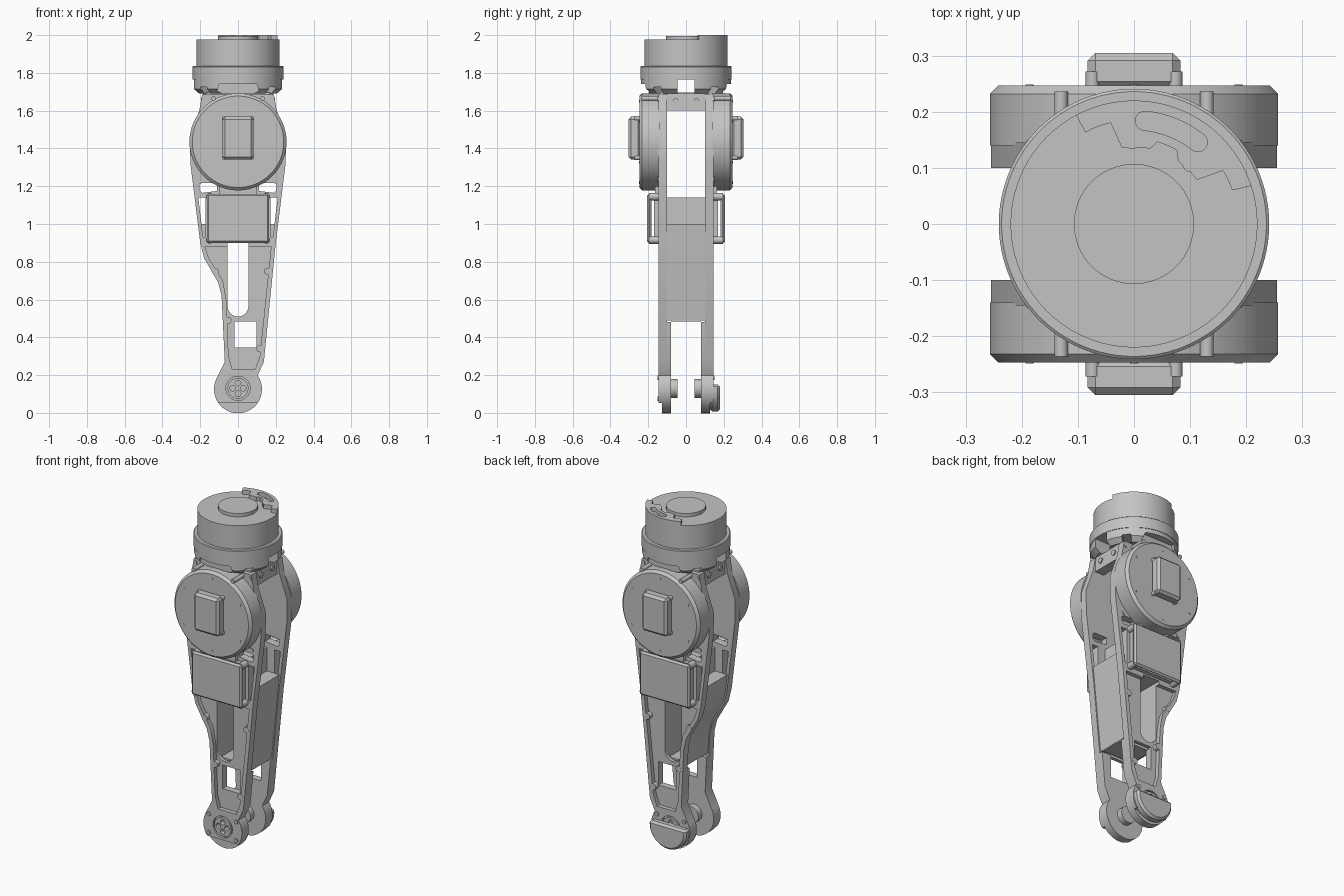
import bpy, bmesh
from math import sin, cos, pi, radians
from mathutils import Matrix

cube = bpy.data.objects.get("Cube")
if cube:
    bpy.data.objects.remove(cube, do_unlink=True)

grey = bpy.data.materials.new("machined_grey")
grey.use_nodes = True
COLOUR = (0.55, 0.55, 0.55, 1)
grey.diffuse_color = COLOUR
grey.node_tree.nodes["Principled BSDF"].inputs["Base Color"].default_value = COLOUR
parts = []


def activate(ob):
    bpy.ops.object.select_all(action='DESELECT')
    ob.select_set(True)
    bpy.context.view_layer.objects.active = ob


def finish(name, bm):
    bmesh.ops.recalc_face_normals(bm, faces=bm.faces)
    me = bpy.data.meshes.new(name)
    bm.to_mesh(me)
    bm.free()
    me.materials.append(grey)
    ob = bpy.data.objects.new(name, me)
    bpy.context.collection.objects.link(ob)
    parts.append(ob)
    return ob


def extrude(name, points, step):
    bm = bmesh.new()
    face = bm.faces.new([bm.verts.new(p) for p in points])
    new = bmesh.ops.extrude_face_region(bm, geom=[face])["geom"]
    bmesh.ops.translate(bm, vec=step, verts=[v for v in new if isinstance(v, bmesh.types.BMVert)])
    return finish(name, bm)


def prism(name, outline, y0, y1):
    """Side-facing (x, z) outline given thickness along y."""
    return extrude(name, [(x, y0, z) for x, z in outline], (0, y1 - y0, 0))


def rect(x0, x1, z0, z1):
    return [(x0, z0), (x1, z0), (x1, z1), (x0, z1)]


def arc(cx, cz, r, a0, a1, n=32):
    angles = [radians(a0 + (a1 - a0) * i / n) for i in range(n + 1)]
    return [(cx + r * cos(a), cz + r * sin(a)) for a in angles]


def lathe(name, profile, at=(0, 0, 0), side=0, n=64):
    """Turned part; side 0 stands along z, +1 or -1 points along that y."""
    bm = bmesh.new()
    verts = [bm.verts.new((r, 0, h)) for r, h in profile]
    edges = [bm.edges.new(p) for p in zip(verts, verts[1:])]
    bmesh.ops.spin(bm, geom=verts + edges, axis=(0, 0, 1), cent=(0, 0, 0),
                   angle=2 * pi, steps=n, use_merge=True)
    bmesh.ops.remove_doubles(bm, verts=bm.verts, dist=1e-5)
    if side:
        bm.transform(Matrix.Rotation(-side * pi / 2, 4, 'X'))
    bm.transform(Matrix.Translation(at))
    return finish(name, bm)


def disc(name, r, h0, h1, at=(0, 0, 0), side=0, n=32):
    return lathe(name, [(0, h0), (r, h0), (r, h1), (0, h1)], at, side, n)


def bevel(ob, width):
    activate(ob)
    mod = ob.modifiers.new("bevel", 'BEVEL')
    mod.width, mod.segments, mod.limit_method = width, 1, 'ANGLE'
    bpy.ops.object.modifier_apply(modifier=mod.name)


def cut(ob, cutters):
    activate(ob)
    for c in cutters:
        mod = ob.modifiers.new("cut", 'BOOLEAN')
        mod.operation, mod.solver, mod.object = 'DIFFERENCE', 'EXACT', c
        bpy.ops.object.modifier_apply(modifier=mod.name)
    for c in cutters:
        parts.remove(c)
        bpy.data.objects.remove(c, do_unlink=True)


# Leg plate outline, with the step on one edge and a round foot
foot = arc(0, 0.125, 0.127, 35, -205, 40)
upper_left = [(-0.07, 0.27), (-0.087, 0.62), (-0.105, 0.69), (-0.18, 0.82), (-0.2, 0.9)]
plate = ([(-0.19, 1.685), (0.19, 1.685), (0.205, 1.6), (0.255, 1.46), (0.252, 1.32), (0.2, 0.9), (0.137, 0.27)]
         + foot + upper_left + [(-0.252, 1.32), (-0.255, 1.46), (-0.205, 1.6)])
lower_pad = [(0.158, 0.48), (0.137, 0.27)] + foot + [(-0.07, 0.27), (-0.08, 0.48)]
pocket = [(-0.03, 0.23), (0.09, 0.23), (0.115, 0.3), (0.175, 0.88), (-0.175, 0.88),
          (-0.155, 0.82), (-0.08, 0.7), (-0.062, 0.6), (-0.05, 0.3)]
slot = arc(0, 0.565, 0.055, 180, 360, 16) + [(0.055, 0.9), (-0.055, 0.9)]


def window_cutters():
    shapes = [slot, rect(-0.018, 0.097, 0.345, 0.485)]
    for s in (-1, 1):
        shapes.append([(s * 0.172, 0.93), (s * 0.185, 0.93), (s * 0.21, 1.14), (s * 0.172, 1.14)])
        shapes.append([(s * 0.11, 1.175), (s * 0.19, 1.165), (s * 0.205, 1.18), (s * 0.205, 1.21),
                       (s * 0.19, 1.217), (s * 0.11, 1.217)])
    return [prism("window_cutter", p, -0.4, 0.4) for p in shapes]


for s, end in ((-1, "front"), (1, "back")):
    # Plates with pockets, windows, a thinner toe and a grooved ankle bearing
    leg = prism(end + "_leg_plate", plate, s * 0.1, s * 0.145)
    cutters = [prism("pocket_cutter", pocket, s * 0.12, s * 0.2),
               prism("toe_cutter", rect(-0.2, 0.2, -0.1, 0.052), s * 0.127, s * 0.2),
               lathe("groove_cutter", [(0.055, 0.13), (0.055, 0.2), (0.064, 0.2), (0.064, 0.13), (0.055, 0.13)],
                     (0, 0, 0.13), s)]
    for k in range(4):
        a = k * pi / 2
        cutters.append(disc("hole_cutter", 0.015, 0.12, 0.2, (0.028 * cos(a), 0, 0.13 + 0.028 * sin(a)), s, 16))
    cut(leg, cutters + window_cutters())
    pad = prism(end + "_lower_leg_pad", lower_pad, s * 0.08, s * 0.1)
    cut(pad, [prism("pad_cutter", rect(-0.018, 0.097, 0.345, 0.5), -0.4, 0.4)])
    disc(end + "_ankle_hub", 0.05, 0.045, 0.09, (0, 0, 0.13), s)
    for x in (-0.09, 0.09):
        for z in (0.075, 0.185):
            disc(end + "_ankle_screw", 0.012, 0.14, 0.152, (x, 0, z), s, 16)
    for i, (x, z) in enumerate([(-0.12, 0.75), (0.155, 0.75), (-0.052, 0.49), (0.115, 0.34)]):
        disc(f"{end}_plate_boss_{i}", 0.018, 0.11, 0.146, (x, 0, z), s, 20)

    # Hip motor with its chamfered rim and cover
    lathe(end + "_motor_housing", [(0, 0.14), (0.257, 0.14), (0.257, 0.232), (0.242, 0.247), (0, 0.247)],
          (0, 0, 1.435), s, 96)
    bevel(prism(end + "_motor_cover", rect(-0.083, 0.083, 1.342, 1.568), s * 0.24, s * 0.305), 0.014)
    for i in (-1, 1):
        for k in (-1, 1):
            disc(f"{end}_cover_screw", 0.012, 0.24, 0.272, (i * 0.074, 0, 1.455 + k * 0.104), s, 16)
            disc(f"{end}_box_post", 0.02, 0.14, 0.195, (i * 0.15, 0, 1.03 + k * 0.115), s, 16)
        disc(f"{end}_upper_lug", 0.012, 0.12, 0.236, (i * 0.13, 0, 1.665), s, 20)
        disc(f"{end}_corner_screw", 0.012, 0.14, 0.15, (i * 0.18, 0, 1.66), s, 20)
        disc(f"{end}_lower_screw", 0.014, 0.14, 0.15, (i * 0.19, 0, 1.235), s, 20)
    for k in range(6):
        a = radians(30 + 60 * k)
        disc(f"{end}_motor_screw_{k}", 0.007, 0.24, 0.249, (0.215 * cos(a), 0, 1.435 + 0.215 * sin(a)), s, 12)

    # Electronics box below the motor, with a lid on corner posts
    prism(end + "_electronics_box", rect(-0.15, 0.15, 0.91, 1.15), s * 0.14, s * 0.17)
    bevel(prism(end + "_electronics_lid", rect(-0.165, 0.165, 0.9, 1.16), s * 0.183, s * 0.207), 0.01)
    prism(end + "_box_neck", rect(-0.1, 0.1, 1.14, 1.2), s * 0.1, s * 0.165)

# Half-round guard on the back of the foot
bevel(prism("foot_guard", arc(0, 0.13, 0.122, -190, 10, 32), 0.125, 0.18), 0.012)

# Web between the plates, open above the edge panels
prism("right_web", [(-0.055, 0.5), (-0.055, 1.0), (-0.203, 1.0), (-0.192, 0.9), (-0.17, 0.82), (-0.097, 0.69),
                    (-0.08, 0.6), (-0.075, 0.5)], -0.1, 0.1)
prism("left_web", [(0.055, 0.51), (0.152, 0.49), (0.192, 0.88), (0.203, 1.0), (0.055, 1.0)], -0.1, 0.1)
prism("web_bridge", rect(-0.055, 0.15, 0.485, 0.51), -0.08, 0.08)
prism("web_core", rect(-0.12, 0.12, 0.9, 1.14), -0.1, 0.1)

# Top bridge that carries the turret
for s in (-1, 1):
    prism("bridge_wall", [(s * 0.13, 1.6), (s * 0.19, 1.6), (s * 0.185, 1.69), (s * 0.13, 1.69)], -0.1, 0.1)
    for y in (-0.055, 0.055):
        bolt = disc("bridge_bolt", 0.016, 0.185, 0.195, n=16)
        bolt.data.transform(Matrix.Translation((0, y, 1.65)) @ Matrix.Rotation(s * pi / 2, 4, 'Y'))
prism("bridge_top", rect(-0.17, 0.17, 1.66, 1.695), -0.12, 0.12)

# Slotted lower flange
flange = lathe("lower_flange", [(0.14, 1.69), (0.21, 1.69), (0.238, 1.715), (0.238, 1.77),
                                (0.14, 1.77), (0.14, 1.69)], n=96)
slots = [prism("slot_cutter", rect(-0.4, 0.4, 1.6, 1.765), -0.045, 0.045)]
for s in (-1, 1):
    slots.append(prism("notch_cutter", [(-0.12, 1.68), (0.12, 1.68), (0.1, 1.74), (-0.1, 1.74)], s * 0.195, s * 0.3))
for a in (40, 140):
    c = prism("slot_cutter", rect(-0.4, 0.4, 1.6, 1.725), -0.025, 0.025)
    c.data.transform(Matrix.Rotation(radians(a), 4, 'Z'))
    slots.append(c)
cut(flange, slots)

# Turret drum and cap
lathe("turret_drum", [(0, 1.765), (0.241, 1.765), (0.241, 1.832), (0.236, 1.836), (0.22, 1.836),
                      (0.22, 1.976), (0, 1.976)], n=96)
disc("turret_cap", 0.107, 1.97, 1.996, n=64)

# Curved stop plate on the turret, with a round-ended gap
outline = (arc(0, 0, 0.22, 18, 118, 40) + arc(0, 0, 0.185, 118, 103, 6) + arc(0, 0, 0.137, 99, 78, 6)
           + arc(0, 0, 0.152, 74, 60, 8) + arc(0, 0, 0.137, 55, 35, 6) + arc(0, 0, 0.185, 31, 19, 4))
stop = extrude("stop_plate", [(x, y, 1.97) for x, y in outline], (0, 0, 0.03))
mid = arc(0, 0, 0.185, 52, 84, 1)
gap = (arc(0, 0, 0.202, 52, 84, 20) + arc(*mid[1], 0.017, 84, 264, 8)[1:-1]
       + arc(0, 0, 0.168, 84, 52, 20) + arc(*mid[0], 0.017, 232, 412, 8)[1:-1])
cut(stop, [extrude("gap_cutter", [(x, y, 1.96) for x, y in gap], (0, 0, 0.1))])
for x, y in ((-0.003, 0.152), (0.103, 0.11)):
    lathe("stop_bolt", [(0.009, 1.98), (0.009, 2.0), (0.018, 2.0), (0.018, 1.98), (0.009, 1.98)], (x, y, 0), n=24)

# Smooth the round faces and keep the machined edges sharp
for ob in parts:
    activate(ob)
    bpy.ops.object.shade_smooth_by_angle(angle=radians(30))
